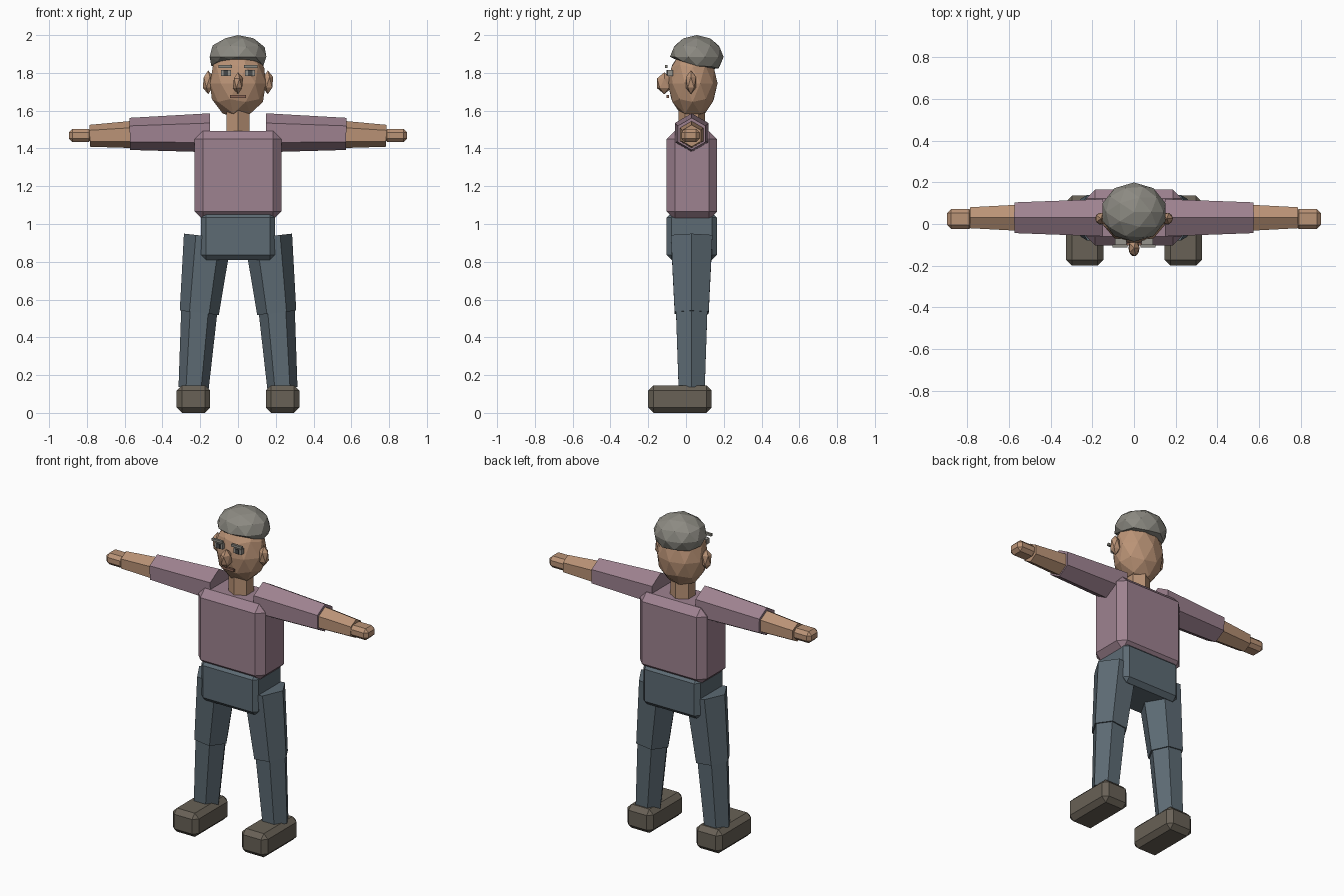
import bpy, bmesh, math
from mathutils import Vector

if "Cube" in bpy.data.objects:
    bpy.data.objects.remove(bpy.data.objects["Cube"])


def material(name, *rgb):
    m = bpy.data.materials.new(name)
    lin = [((c / 255 + 0.055) / 1.055) ** 2.4 for c in rgb]
    m.diffuse_color = (*lin, 1)
    m.use_nodes = True
    m.node_tree.nodes["Principled BSDF"].inputs["Base Color"].default_value = m.diffuse_color
    return m


SKIN = material("skin", 186, 147, 118)
SHIRT = material("mauve shirt", 158, 130, 144)
TROUSERS = material("slate trousers", 93, 107, 116)
SHOE = material("shoe brown", 104, 97, 86)
HAIR = material("grey hair", 140, 138, 130)
EYE = material("eye grey", 150, 147, 140)
PUPIL = material("pupil dark", 70, 72, 72)
LIP = material("lip brown", 140, 102, 86)


def finish(name, bm, mat):
    bmesh.ops.recalc_face_normals(bm, faces=bm.faces[:])
    me = bpy.data.meshes.new(name)
    bm.to_mesh(me)
    bm.free()
    me.materials.append(mat)
    ob = bpy.data.objects.new(name, me)
    bpy.context.collection.objects.link(ob)
    return ob


def box(name, lo, hi, mat, bevel=0.0):
    """Box between two corners with chamfered edges."""
    lo, hi = Vector(lo), Vector(hi)
    bm = bmesh.new()
    bmesh.ops.create_cube(bm, size=1)
    for v in bm.verts:
        v.co = Vector([(lo[i] + hi[i]) / 2 + v.co[i] * (hi[i] - lo[i]) for i in range(3)])
    if bevel:
        bmesh.ops.bevel(bm, geom=bm.edges[:], offset=bevel, segments=1,
                        affect='EDGES', profile=0.5)
    return finish(name, bm, mat)


def limb(name, p0, r0, p1, r1, mat, phase=0.0):
    """Six-sided tapered tube between two points."""
    p0, p1 = Vector(p0), Vector(p1)
    side = Vector((0, 1, 0))
    u = (p1 - p0).normalized().cross(side)
    bm = bmesh.new()
    rings = []
    for p, r in ((p0, r0), (p1, r1)):
        ring = []
        for k in range(6):
            a = math.radians(60 * k + phase)
            ring.append(bm.verts.new(p + r * (u * math.cos(a) + side * math.sin(a))))
        rings.append(ring)
        bm.faces.new(ring)
    for k in range(6):
        j = (k + 1) % 6
        bm.faces.new((rings[0][k], rings[0][j], rings[1][j], rings[1][k]))
    return finish(name, bm, mat)


def ball(name, centre, radii, mat, detail, shape=None):
    """Faceted ellipsoid with an optional reshaping rule."""
    bm = bmesh.new()
    bmesh.ops.create_icosphere(bm, subdivisions=detail, radius=1)
    for v in bm.verts:
        v.co = Vector([centre[i] + v.co[i] * radii[i] for i in range(3)])
        if shape:
            shape(v.co)
    return finish(name, bm, mat)


def hairline(co):
    # flatten the underside along a slope that drops toward the back
    t = min(max((co.y + 0.08) / 0.2, 0), 1)
    co.z = max(co.z, 1.88 - 0.062 * t)


# Head, hair and neck
ball("head", (0, 0.035, 1.745), (0.155, 0.132, 0.188), SKIN, 2)
ball("hair", (0, 0.057, 1.885), (0.158, 0.142, 0.115), HAIR, 2, hairline)
ball("nose", (0, -0.115, 1.745), (0.03, 0.045, 0.058), SKIN, 1)
limb("neck", (0, 0.03, 1.45), 0.072, (0, 0.03, 1.64), 0.07, SKIN, 90)
box("mouth", (-0.042, -0.103, 1.668), (0.042, -0.09, 1.682), LIP)

# Torso and hips
box("torso", (-0.229, -0.102, 1.022), (0.229, 0.165, 1.492), SHIRT, 0.043)
box("hips", (-0.195, -0.102, 0.81), (0.195, 0.163, 1.06), TROUSERS, 0.026)

# Mirrored parts
for s, tag in ((-1, "left"), (1, "right")):
    def side_box(name, x0, x1, y0, y1, z0, z1, mat, bevel=0.0):
        a, b = sorted((s * x0, s * x1))
        box(f"{tag}_{name}", (a, y0, z0), (b, y1, z1), mat, bevel)

    # face details
    ball(f"{tag}_ear", (s * 0.158, 0.026, 1.75), (0.032, 0.032, 0.063), SKIN, 1)
    side_box("eye", 0.037, 0.091, -0.098, -0.07, 1.784, 1.816, EYE)
    side_box("pupil", 0.052, 0.076, -0.104, -0.096, 1.786, 1.814, PUPIL)
    side_box("eyebrow", 0.031, 0.102, -0.112, -0.098, 1.827, 1.842, HAIR)

    # arm
    limb(f"{tag}_sleeve", (s * 0.148, 0.03, 1.483), 0.103,
         (s * 0.573, 0.03, 1.477), 0.085, SHIRT)
    limb(f"{tag}_forearm", (s * 0.555, 0.03, 1.474), 0.072,
         (s * 0.785, 0.03, 1.467), 0.058, SKIN)
    side_box("hand", 0.77, 0.896, -0.025, 0.073, 1.433, 1.504, SKIN, 0.02)

    # leg
    limb(f"{tag}_thigh", (s * 0.16, 0.03, 0.935), 0.127,
         (s * 0.205, 0.03, 0.53), 0.104, TROUSERS)
    limb(f"{tag}_shin", (s * 0.205, 0.03, 0.54), 0.096,
         (s * 0.235, 0.03, 0.132), 0.08, TROUSERS)
    side_box("shoe", 0.147, 0.325, -0.2, 0.136, 0.0, 0.146, SHOE, 0.028)
